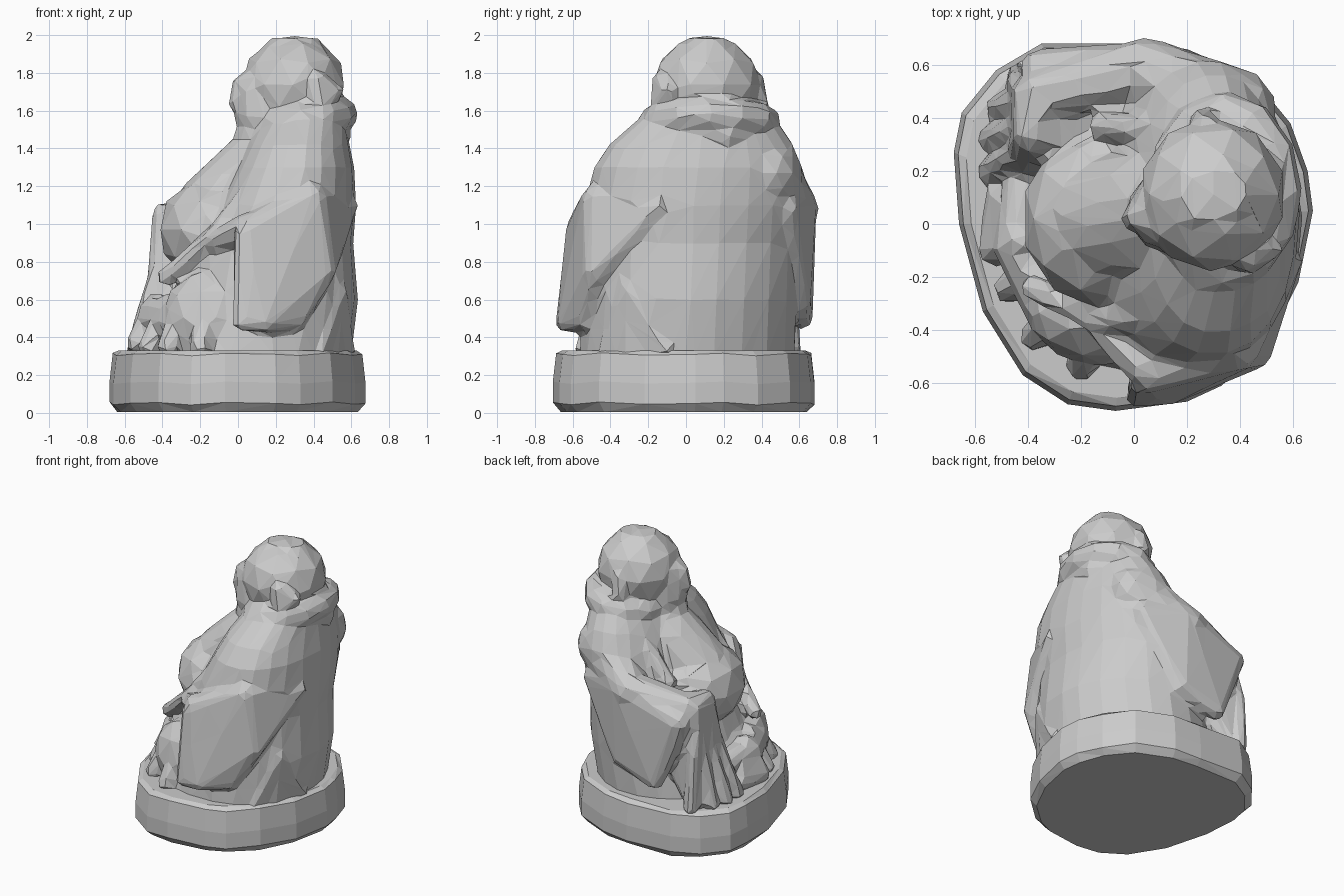
import bpy, bmesh, math
from mathutils import Vector

if "Cube" in bpy.data.objects:
    bpy.data.objects.remove(bpy.data.objects["Cube"])

parts = []          # closed meshes that get fused into the figure


def store(bm):
    bmesh.ops.recalc_face_normals(bm, faces=bm.faces)
    me = bpy.data.meshes.new("part")
    bm.to_mesh(me)
    bm.free()
    parts.append(me)


def blob(c, r):
    """Ellipsoid."""
    bm = bmesh.new()
    bmesh.ops.create_icosphere(bm, subdivisions=2, radius=1.02)
    for v in bm.verts:
        v.co = Vector([c[i] + v.co[i] * r[i] for i in range(3)])
    store(bm)


def hull(*balls):
    """Convex wrap around balls given as (x, y, z, radius)."""
    bm = bmesh.new()
    for x, y, z, r in balls:
        for i in range(1, 6):
            a = math.pi * i / 6
            for j in range(10):
                b = math.tau * (j + 0.5 * (i % 2)) / 10
                bm.verts.new((x + r * math.sin(a) * math.cos(b),
                              y + r * math.sin(a) * math.sin(b), z + r * math.cos(a)))
    bmesh.ops.convex_hull(bm, input=bm.verts[:])
    loose = [v for v in bm.verts if not v.link_faces]
    bmesh.ops.delete(bm, geom=loose, context='VERTS')
    store(bm)


def chain(*balls):
    """Bent limb or fold: hulls between successive balls."""
    for a, b in zip(balls, balls[1:]):
        hull(a, b)


def loft(bm, rings):
    loops = [[bm.verts.new(p) for p in ring] for ring in rings]
    n = len(loops[0])
    for lo, hi in zip(loops, loops[1:]):
        for i in range(n):
            bm.faces.new((lo[i], lo[(i + 1) % n], hi[(i + 1) % n], hi[i]))
    bm.faces.new(loops[0][::-1])
    bm.faces.new(loops[-1])
    bmesh.ops.recalc_face_normals(bm, faces=bm.faces)


# plinth: uneven rounded slab
outline = [(.675, .05), (.655, .2), (.59, .38), (.45, .55), (.2, .66), (0, .68), (-.35, .68), (-.52, .58),
           (-.65, .42), (-.68, .27), (-.66, 0), (-.57, -.33), (-.42, -.57), (-.25, -.68),
           (-.07, -.705), (.2, -.67), (.33, -.61), (.5, -.46), (.62, -.22)]
bm = bmesh.new()
loft(bm, [[(x * s, y * s, z + .008 * math.sin(i * 2.3) * (0 < k < 4)) for i, (x, y) in enumerate(outline)]
          for k, (s, z) in enumerate([(.94, .005), (1, .05), (1, .16), (.975, .31), (.93, .33)])])
bmesh.ops.triangulate(bm, faces=[f for f in bm.faces if len(f.verts) == 4])
me = bpy.data.meshes.new("plinth")
bm.to_mesh(me)
bm.free()
bpy.context.collection.objects.link(bpy.data.objects.new("plinth", me))

# robed torso: z, xmin, xmax, ymin, ymax; the back left corner is rounder
sections = [(.3, -.44, .6, -.57, .58), (.6, -.36, .635, -.54, .59), (.9, -.24, .61, -.52, .6),
            (1.1, -.12, .625, -.54, .62), (1.3, -.02, .615, -.49, .62), (1.42, .04, .59, -.41, .57),
            (1.55, .12, .57, -.26, .48), (1.66, .2, .54, -.14, .37)]
rings = []
for z, x0, x1, y0, y1 in sections:
    ring = []
    for i in range(22):
        a = math.tau * i / 22
        c, s = math.cos(a), math.sin(a)
        e = 1.12 if c > 0 and s > 0 else .88
        ring.append(((x0 + x1) / 2 + (x1 - x0) / 2 * math.copysign(abs(c) ** e, c),
                     (y0 + y1) / 2 + (y1 - y0) / 2 * math.copysign(abs(s) ** e, s), z))
    rings.append(ring)
bm = bmesh.new()
loft(bm, rings)
store(bm)

# belly and chest
blob((-.12, .02, .97), (.3, .33, .28))
chain((-.07, .03, 1.08, .25), (.1, .06, 1.24, .25), (.25, .1, 1.4, .2))

# head, face, nose, jowls, ears
blob((.295, .11, 1.735), (.275, .285, .26))
hull((.27, .1, 1.83, .18), (.33, .12, 1.83, .18), (.31, .11, 1.6, .2))
hull((.14, .05, 1.57, .165), (.13, .05, 1.7, .15))
hull((.0, .02, 1.64, .05), (.02, .03, 1.73, .055))
blob((.11, .05, 1.48), (.13, .14, .08))
hull((.42, -.13, 1.76, .05), (.43, -.14, 1.64, .05), (.52, -.09, 1.7, .04))
hull((.27, .37, 1.76, .045), (.26, .39, 1.64, .05))

# rolled collar and lapels
ring = []
for i in range(13):
    a = math.tau * i / 12
    ring.append((.34 + .205 * math.cos(a), .125 + .285 * math.sin(a), 1.54 + .04 * math.cos(a), .09))
chain(*ring)
hull((.52, .2, 1.6, .08), (.54, .22, 1.47, .06), (.5, -.05, 1.54, .08), (.45, .36, 1.54, .07))
chain((.42, -.16, 1.57, .06), (.25, -.24, 1.42, .06), (.07, -.34, 1.17, .06), (-.13, -.36, .93, .05),
      (-.38, -.24, .72, .05))
chain((.36, .4, 1.55, .05), (.1, .36, 1.35, .05), (-.12, .37, 1.1, .05))

# right arm with hanging sleeve
chain((.36, -.28, 1.27, .18), (.3, -.46, 1.02, .12), (.05, -.54, .98, .08), (-.12, -.4, .91, .05))
hull((.06, -.57, .98, .065), (.03, -.64, .48, .05), (.14, -.62, .48, .06), (.3, -.53, .5, .06),
     (.45, -.48, .75, .07), (.59, -.13, 1.1, .045), (.38, -.46, 1.12, .1))
chain((.02, -.6, .95, .04), (.01, -.65, .48, .04))

# left arm with hanging sleeve
chain((.36, .42, 1.27, .18), (.04, .58, 1.08, .125), (-.35, .49, 1.03, .09), (-.4, .34, 1.06, .05))
hull((.36, .52, 1.08, .08), (.1, .58, 1.1, .11), (-.35, .58, .95, .08), (-.18, .61, .5, .06), (.1, .59, .6, .07))

# raised knee, with folds falling to the plinth
hull((-.38, .48, 1.02, .08), (-.38, .34, 1.02, .08), (-.1, .35, .8, .15),
     (-.42, .5, .38, .07), (-.42, .22, .38, .07))
for y, x in [(.2, -.54), (.32, -.54), (.44, -.51), (.56, -.43)]:
    chain((-.41, .27 + y * .36, 1.04, .045), (-.44, .12 + y * .75, .72, .04), (x, y, .35, .05))

# crossed leg and foot
blob((-.12, -.33, .5), (.28, .2, .27))
chain((-.28, -.3, .48, .14), (-.43, -.08, .52, .1), (-.42, .15, .5, .08))
hull((-.53, -.1, .37, .06), (-.5, .12, .38, .06), (-.43, -.06, .58, .06))
for x, y in [(-.47, -.24), (-.37, -.42), (-.2, -.53)]:
    chain((x * .75, y * .8, .58, .06), (x, y, .35, .06))

# robe hem flare behind the right sleeve
hull((.54, -.31, .66, .035), (.59, -.1, .33, .03), (.42, -.42, .33, .05), (.3, -.2, .4, .05))

# fuse everything into one carved, faceted figure
bm = bmesh.new()
for me in parts:
    bm.from_mesh(me)
me = bpy.data.meshes.new("seated_figure")
bm.to_mesh(me)
bm.free()
figure = bpy.data.objects.new("seated_figure", me)
bpy.context.collection.objects.link(figure)
fuse = figure.modifiers.new("fuse", 'REMESH')
fuse.mode = 'VOXEL'
fuse.voxel_size = .022
facet = figure.modifiers.new("facet", 'DECIMATE')
facet.ratio = .04
bpy.context.view_layer.update()
carved = bpy.data.meshes.new_from_object(figure.evaluated_get(bpy.context.evaluated_depsgraph_get()))
figure.modifiers.clear()
figure.data = carved
for p in carved.polygons:
    p.use_smooth = False
for me in parts:
    bpy.data.meshes.remove(me)
